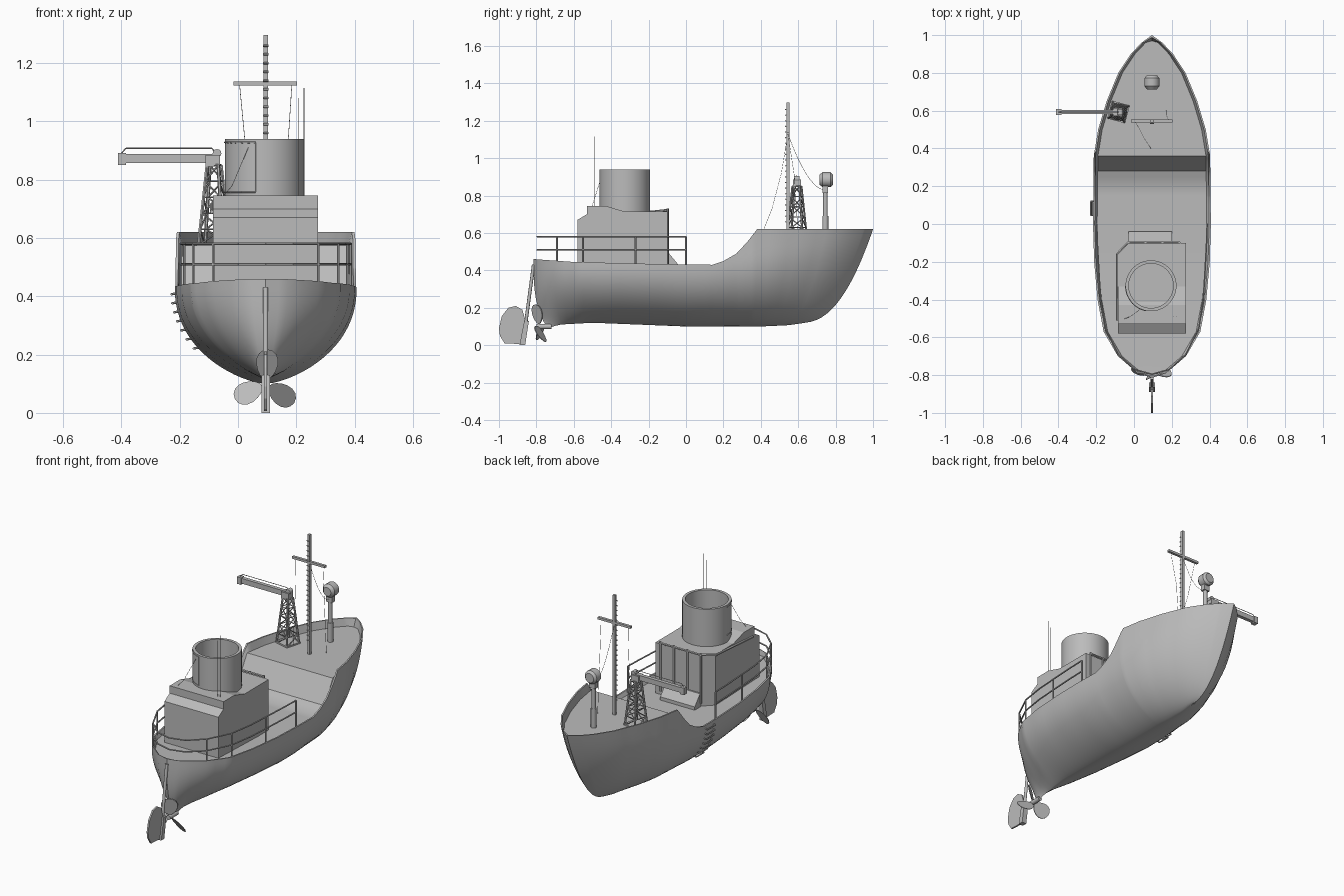
import bpy, bmesh, math
from mathutils import Vector

cube = bpy.data.objects.get("Cube")
if cube:
    bpy.data.objects.remove(cube)

grey = bpy.data.materials.new("plain_grey")
grey.use_nodes = True
grey.diffuse_color = (0.5, 0.5, 0.5, 1)
grey.node_tree.nodes["Principled BSDF"].inputs["Base Color"].default_value = (0.5, 0.5, 0.5, 1)
MID = 0.095  # centreline of the hull


def finish(name, bm, smooth=None):
    bmesh.ops.recalc_face_normals(bm, faces=bm.faces)
    mesh = bpy.data.meshes.new(name)
    bm.to_mesh(mesh)
    bm.free()
    ob = bpy.data.objects.new(name, mesh)
    bpy.context.collection.objects.link(ob)
    mesh.materials.append(grey)
    if smooth:
        bpy.ops.object.select_all(action='DESELECT')
        ob.select_set(True)
        bpy.context.view_layer.objects.active = ob
        bpy.ops.object.shade_smooth_by_angle(angle=math.radians(smooth))
    return ob


def box(name, lo, hi):
    bm = bmesh.new()
    bmesh.ops.create_cube(bm, size=1)
    for v in bm.verts:
        v.co = [(a + b) / 2 + c * (b - a) for a, b, c in zip(lo, hi, v.co)]
    return finish(name, bm)


def tubes(name, paths, r, sides=6, r2=None):
    """Straight rods along each path, joined in one object."""
    bm = bmesh.new()
    for path in paths:
        for a, b in zip(path, path[1:]):
            a, b = Vector(a), Vector(b)
            d = b - a
            m = d.to_track_quat('Z', 'Y').to_matrix().to_4x4()
            m.translation = (a + b) / 2
            bmesh.ops.create_cone(bm, cap_ends=True, segments=sides, radius1=r,
                                  radius2=r if r2 is None else r2, depth=d.length, matrix=m)
    return finish(name, bm, 40 if sides > 6 else None)


def prism(name, outline, x0, x1):
    """Side outline in (y, z) pushed along x."""
    bm = bmesh.new()
    face = bm.faces.new([bm.verts.new((x0, y, z)) for y, z in outline])
    out = bmesh.ops.extrude_face_region(bm, geom=[face])
    bmesh.ops.translate(bm, vec=(x1 - x0, 0, 0),
                        verts=[v for v in out["geom"] if isinstance(v, bmesh.types.BMVert)])
    return finish(name, bm)


def lerp(table, y):
    for (a, p), (b, q) in zip(table, table[1:]):
        if y <= b:
            return p + (q - p) * max(0, (y - a) / (b - a))
    return table[-1][1]


# Hull lines: half beam, sheer, keel and deck heights along y
BEAM = [(-.815, 0), (-.79, .075), (-.7, .18), (-.57, .256), (-.4, .288), (-.2, .306), (0, .312),
        (.36, .308), (.5, .285), (.65, .24), (.8, .178), (.9, .112), (.96, .055), (1, 0)]
SHEER = [(-.81, .46), (-.6, .445), (-.2, .435), (.14, .43), (.2, .45), (.27, .49), (.33, .555), (.38, .62)]
KEEL = [(-.74, .09), (-.68, .11), (-.5, .12), (0, .1), (.4, .1), (.55, .107), (.62, .12)]
DECK = [(-.81, .43), (-.2, .41), (.2, .41), (.28, .44), (.36, .575)]
FOOT = [(-.815, -.74), (-.6, -.6), (.35, .35), (1, .62)]
FULL = [(-.815, 1), (-.5, .72), (0, .64), (.4, .64), (1, .7)]

stations = sorted({round(-.8 + i * .05, 2) for i in range(37)} |
                  {t[0] for t in BEAM + SHEER + DECK})
rings = []
for y in stations:
    top, half = lerp(SHEER, y), lerp(BEAM, y)
    foot = lerp(FOOT, y)
    low = lerp(KEEL, foot)
    ref = lerp([(.1, .425), (1, .6)], y)
    pts = []
    for i in range(19):
        v = (i / 18) ** 1.6
        z = low + (top - low) * v
        w = min(1, (z - low) / (min(ref, top) - low))
        rake = v ** .45 if y > 0 else 1 - (1 - v) ** 3.2
        pts.append((half * math.sin(math.pi / 2 * w ** lerp(FULL, y)), foot + (y - foot) * rake, z))
    deck = lerp(DECK, y)
    rim, floor = max(0, half - .009), max(0, half - .022)
    ry, fy = min(.988, max(-.805, y)), min(.97, max(-.795, y))
    pts += [(rim, ry, top), (floor, fy, deck), (floor / 2, fy, deck), (0, fy, deck)]
    rings.append(pts + [(-x, b, c) for x, b, c in pts[-2:0:-1]])

bm = bmesh.new()
grid = [[bm.verts.new((MID + x, y, z)) for x, y, z in ring] for ring in rings]
for a, b in zip(grid, grid[1:]):
    for i in range(len(a)):
        j = (i + 1) % len(a)
        bm.faces.new((a[i], a[j], b[j], b[i]))
bmesh.ops.remove_doubles(bm, verts=bm.verts, dist=.0005)
bmesh.ops.dissolve_degenerate(bm, edges=bm.edges, dist=.0002)
finish("hull", bm, 35)

# Stern railing following the deck edge
INSET = [(-.7, .006), (-.3, .02)]
edge = [(lerp(BEAM, y) - lerp(INSET, y), y) for y in (0, -.1, -.27, -.4, -.55, -.69, -.77)]
plan = [(MID + x, y) for x, y in edge] + [(MID, -.795)] + [(MID - x, y) for x, y in reversed(edge)]
tubes("railing_bars", [[(x, y, z) for x, y in plan] for z in (.51, .58)], .0045)
tubes("railing_posts", [[(MID + s * edge[i][0], edge[i][1], .42), (MID + s * edge[i][0], edge[i][1], .58)]
                        for s in (1, -1) for i in (0, 2, 4, 5)], .005)

# Deckhouse, with its forward right corner cut back
house = prism("deckhouse", [(-.58, .41), (-.58, .67), (-.53, .7), (-.53, .745), (-.43, .745),
                            (-.33, .715), (-.1, .715), (-.1, .41)], -.085, .275)
bm = bmesh.new()
bm.from_mesh(house.data)
corner = [e for e in bm.edges if all(v.co.x < 0 and v.co.y > -.15 for v in e.verts)]
bmesh.ops.bevel(bm, geom=corner, offset=.06, segments=1, affect='EDGES')
bm.to_mesh(house.data)
bm.free()
tubes("roof_rail", [[(-.09, -.51, .69), (-.09, -.16, .715), (-.03, -.097, .722), (.24, -.097, .722)]], .007)
tubes("front_frame", [[(x, -.098, .43), (x, -.098, .73)] for x in (-.03, .06, .15, .24)], .006)
prism("front_step", [(-.1, .41), (-.1, .49), (-.09, .49), (-.04, .43), (-.04, .41)], -.03, .2)

# Open funnel: tube with a floor
FX, FY = .09, -.327
bm = bmesh.new()
loops = [[bm.verts.new((FX + r * math.cos(a), FY + r * math.sin(a), z))
          for a in [i * math.tau / 40 for i in range(40)]]
         for r, z in ((.135, .7), (.135, .94), (.118, .94), (.118, .74))]
for a, b in zip(loops, loops[1:]):
    for i in range(40):
        bm.faces.new((a[i], a[i - 1], b[i - 1], b[i]))
bm.faces.new(loops[-1])
finish("funnel", bm, 40)
arc = [(FX + .135 * math.cos(a), FY + .135 * math.sin(a)) for a in [math.radians(180 + 11 * i) for i in range(8)]]
tubes("funnel_trim", [[(x, y, z) for x, y in arc] for z in (.757, .928)] +
      [[(*arc[-1], .757), (*arc[-1], .928)]], .003)
tubes("aerials", [[(x, -.49, .74), (x, -.49, z)] for x, z in ((.208, 1.08), (.226, 1.115))], .0015)
tubes("funnel_stay", [[(-.07, -.51, .72), (-.02, -.49, .78), (.035, -.45, .91)]], .001)

# Mast with rungs, yard and stays
MY = .545
box("mast", (MID - .008, MY - .008, .56), (MID + .008, MY + .008, 1.297))
tubes("mast_rungs", [[(MID - .01, MY - .011, .66 + i * .03), (MID + .01, MY - .011, .66 + i * .03)]
                     for i in range(21)], .004)
box("yard", (-.015, MY - .008, 1.123), (.203, MY + .008, 1.137))
sag = [(MID, MY + .195 * t, 1.13 - .3 * (1 - (1 - t) ** 1.8)) for t in [i / 8 for i in range(9)]]
tubes("stays", [[(.005, MY, 1.13), (.025, .51, .92), (.05, .46, .73), (.09, .4, .58)],
                [(.185, MY, 1.13), (.17, .58, .9), (.17, .6, .58)], sag], .001)

# Searchlight on a post
tubes("lamp_post", [[(MID, .745, .56), (MID, .745, .85)]], .012, 12)
tubes("lamp_post_sleeve", [[(MID, .745, .57), (MID, .745, .69)]], .016, 12)
tubes("lamp_drum", [[(MID, .73, .885), (MID, .772, .885)]], .04, 20)
tubes("lamp_front", [[(MID, .73, .885), (MID, .713, .885)]], .04, 20, .026)
tubes("lamp_back", [[(MID, .772, .885), (MID, .785, .885)]], .04, 20, .028)
box("lamp_bracket", (MID - .02, .73, .815), (MID + .02, .76, .85))

# Lattice crane tower
CX, CY = -.082, .593


def tower(i, t):
    a, r = math.radians(30 + 90 * i), .062 - .034 * t
    return (CX + r * math.cos(a), CY + r * math.sin(a), .575 + .275 * t)


levels = [i / 5 for i in range(6)]
tubes("crane_legs", [[tower(i, 0), tower(i, 1)] for i in range(4)], .006)
tubes("crane_bracing", [p for i in range(4) for k, (a, b) in enumerate(zip(levels, levels[1:]))
                        for p in ([tower(i + k % 2, a), tower(i + 1 - k % 2, b)],
                                  [tower(i, b), tower(i + 1, b)])], .003)
base = box("crane_base", (-.049, -.049, -.007), (.049, .049, .009))
base.location, base.rotation_euler = (CX, CY, .575), (0, 0, math.radians(-15))
box("crane_head", (CX - .03, CY - .022, .845), (CX + .02, CY + .022, .885))
tubes("crane_pulley", [[(CX + .01, CY - .015, .89), (CX + .01, CY + .015, .89)]], .015, 12)
box("crane_jib", (-.39, CY - .011, .857), (CX, CY + .011, .888))
box("jib_end", (-.412, CY - .015, .85), (-.385, CY + .015, .892))
tubes("jib_cable", [[(-.4, CY, .89), (-.385, CY, .908), (-.09, CY, .908), (-.075, CY, .89)]], .002)

# Boarding rungs down the hull side
rungs = []
for i in range(7):
    z = .225 + i * .031
    x = MID - .312 * math.sin(math.pi / 2 * min(1, (z - .1) / .325) ** .64)
    rungs.append([(x + .01, .045, z), (x - .012, .045, z - .004), (x - .012, .12, z - .004), (x + .01, .12, z)])
tubes("hull_rungs", rungs, .004)

# Rudder, its post and the screw
prism("rudder", [(-.86, .005), (-.97, .01), (-.995, .05), (-1, .09), (-.985, .155),
                 (-.95, .2), (-.91, .21), (-.875, .19), (-.85, .1)], MID - .005, MID + .005)
tubes("rudder_post", [[(MID, -.872, .005), (MID, -.815, .43)]], .009, 10)
prism("rudder_shoe", [(-.89, 0), (-.86, 0), (-.84, .13), (-.865, .13)], MID - .015, MID + .015)
tubes("screw_shaft", [[(MID, -.72, .1), (MID, -.8, .1)]], .014, 12)
bm = bmesh.new()
for k in range(3):
    a = math.radians(86 + 120 * k)
    out, side = Vector((math.cos(a), 0, math.sin(a))), Vector((-math.sin(a), 0, math.cos(a)))
    for lift in (-.002, .002):
        ring = []
        for i in range(16):
            t = math.tau * i / 16
            r, w = .066 + .052 * math.cos(t), .037 * math.sin(t) * (1 + .2 * math.cos(t))
            p = Vector((MID, -.785 + lift, .1)) + out * r + side * w
            p.y -= w * .7 + p.z * .15 - .015
            ring.append(bm.verts.new(p))
        if lift < 0:
            back = ring
    bm.faces.new(back)
    bm.faces.new(ring)
    for i in range(16):
        bm.faces.new((back[i], back[i - 1], ring[i - 1], ring[i]))
finish("screw_blades", bm, 40)
